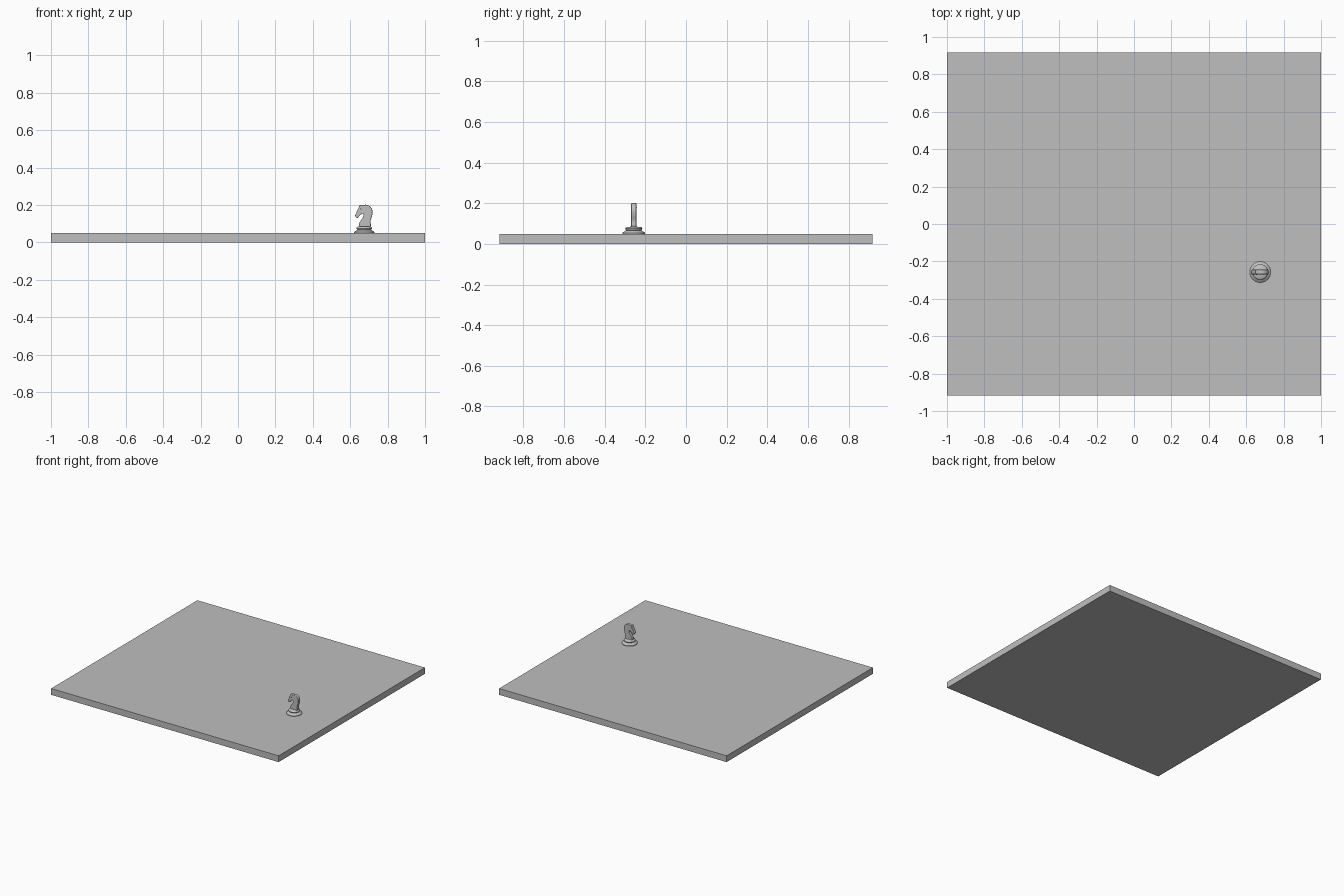
import bpy
import bmesh
import math
from mathutils import Matrix, Vector

if "Cube" in bpy.data.objects:
    bpy.data.objects.remove(bpy.data.objects["Cube"])

grey = bpy.data.materials.new("plain grey")
grey.use_nodes = True
GREY = (0.52, 0.52, 0.52, 1)
grey.diffuse_color = GREY
grey.node_tree.nodes["Principled BSDF"].inputs["Base Color"].default_value = GREY

CENTRE = Vector((0.675, -0.257, 0))


def add_mesh(name, bm):
    bmesh.ops.recalc_face_normals(bm, faces=bm.faces)
    mesh = bpy.data.meshes.new(name)
    bm.to_mesh(mesh)
    bm.free()
    mesh.materials.append(grey)
    obj = bpy.data.objects.new(name, mesh)
    bpy.context.collection.objects.link(obj)
    return obj


def select_only(obj):
    bpy.ops.object.select_all(action='DESELECT')
    obj.select_set(True)
    bpy.context.view_layer.objects.active = obj


def smooth(obj):
    select_only(obj)
    bpy.ops.object.shade_smooth_by_angle(angle=math.radians(35))


# Flat board
bm = bmesh.new()
bmesh.ops.create_cube(bm, size=1, matrix=Matrix.Translation((0, 0, 0.025))
                      @ Matrix.Diagonal((2, 1.836, 0.05, 1)))
add_mesh("board", bm)

# Turned foot of the horse piece: radius and height
profile = [(0, 0.05), (0.056, 0.05), (0.056, 0.054), (0.052, 0.058),
           (0.041, 0.064), (0.037, 0.067), (0.041, 0.071), (0.042, 0.075),
           (0.040, 0.080), (0.034, 0.084), (0, 0.085)]
bm = bmesh.new()
verts = [bm.verts.new((r, 0, z)) for r, z in profile]
edges = [bm.edges.new(pair) for pair in zip(verts, verts[1:])]
bmesh.ops.spin(bm, geom=verts + edges, cent=(0, 0, 0), axis=(0, 0, 1),
               angle=math.tau, steps=40)
bmesh.ops.remove_doubles(bm, verts=bm.verts, dist=0.0001)
foot = add_mesh("piece_foot", bm)
foot.location = CENTRE
smooth(foot)

# Horse head and neck: side outline, thickened with rounded edges
outline = [(-0.026, 0.082), (-0.027, 0.1), (-0.015, 0.122), (-0.004, 0.142),
           (-0.007, 0.153), (-0.018, 0.148), (-0.028, 0.139), (-0.038, 0.130),
           (-0.048, 0.140), (-0.043, 0.157), (-0.035, 0.176), (-0.028, 0.190),
           (-0.024, 0.200), (-0.012, 0.198), (0.008, 0.201), (0.030, 0.193),
           (0.043, 0.171), (0.042, 0.142), (0.034, 0.115), (0.031, 0.082)]
curve = bpy.data.curves.new("horse_head", 'CURVE')
curve.dimensions = '2D'
curve.fill_mode = 'BOTH'
curve.resolution_u = 5
curve.extrude = 0.0085
curve.bevel_depth = 0.004
curve.bevel_resolution = 2
curve.offset = -0.004
spline = curve.splines.new('BEZIER')
spline.bezier_points.add(len(outline) - 1)
spline.use_cyclic_u = True
for point, (x, z) in zip(spline.bezier_points, outline):
    point.co = (x, z, 0)
    point.handle_left_type = point.handle_right_type = 'AUTO'
curve.materials.append(grey)
head = bpy.data.objects.new("horse_head", curve)
bpy.context.collection.objects.link(head)
head.rotation_euler.x = math.pi / 2
head.location = CENTRE
select_only(head)
bpy.ops.object.convert(target='MESH')
smooth(bpy.context.view_layer.objects.active)

# Small raised eye on each side of the head
for side, name in ((-1, "right_eye"), (1, "left_eye")):
    bm = bmesh.new()
    bmesh.ops.create_uvsphere(bm, u_segments=12, v_segments=8, radius=0.003)
    eye = add_mesh(name, bm)
    eye.location = CENTRE + Vector((-0.02, side * 0.012, 0.177))
    smooth(eye)
